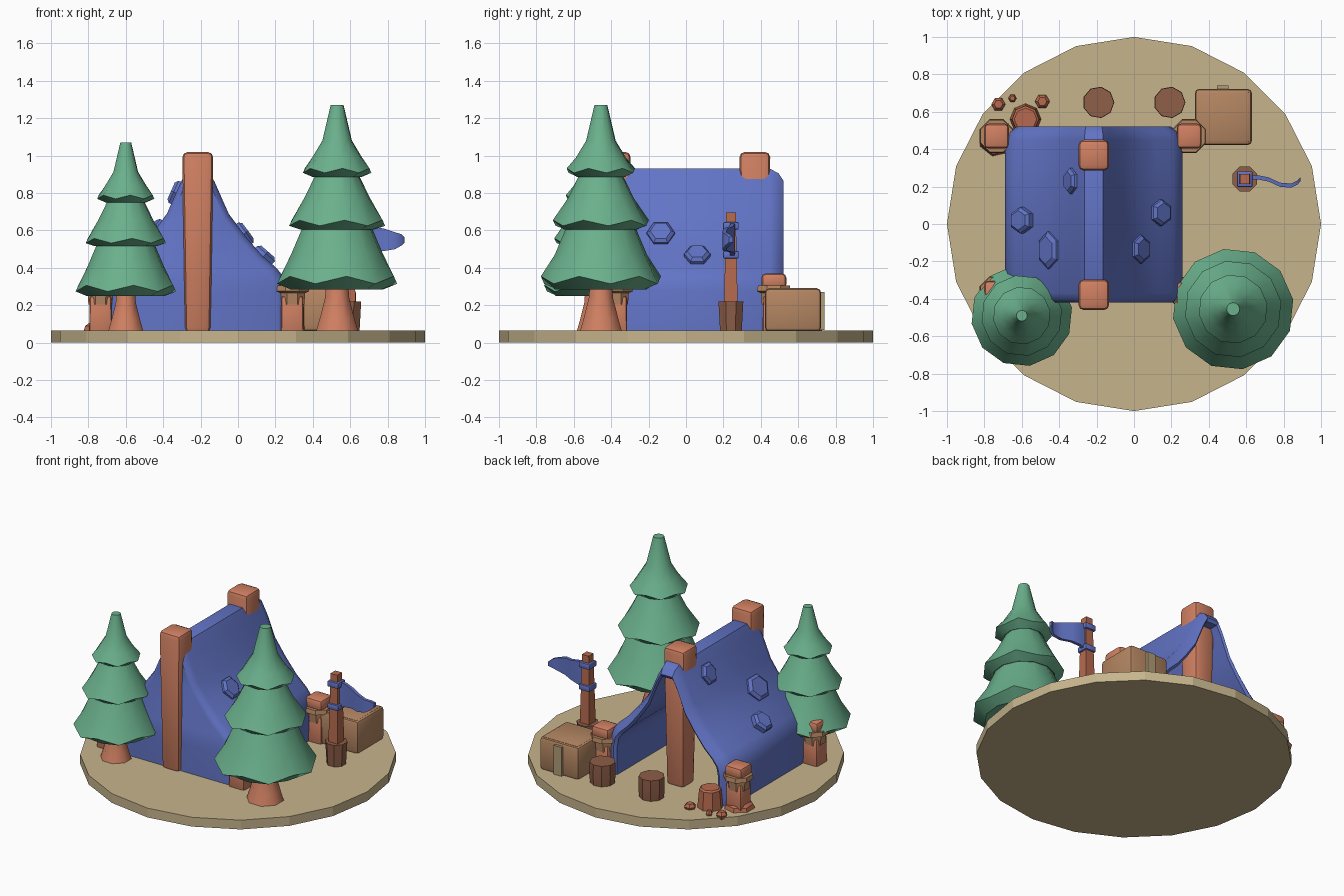
import bpy, bmesh, math
from mathutils import Vector, Matrix

if "Cube" in bpy.data.objects:
    bpy.data.objects.remove(bpy.data.objects["Cube"])

GROUND = 0.065


def material(name, r, g, b):
    def lin(c):
        c /= 255
        return c / 12.92 if c < 0.04045 else ((c + 0.055) / 1.055) ** 2.4
    m = bpy.data.materials.new(name)
    m.diffuse_color = (lin(r), lin(g), lin(b), 1)
    m.use_nodes = True
    m.node_tree.nodes["Principled BSDF"].inputs["Base Color"].default_value = m.diffuse_color
    return m


SAND = material("sand", 198, 180, 140)
GREEN = material("pine green", 106, 176, 140)
BLUE = material("canvas blue", 98, 116, 198)
WOOD = material("orange wood", 208, 128, 98)
TAN = material("tan wood", 180, 134, 98)
RUST = material("rust brown", 182, 106, 78)
DARK = material("dark brown", 142, 94, 72)
KHAKI = material("khaki strap", 176, 158, 120)


def finish(name, bm, mat, angle=30):
    bmesh.ops.recalc_face_normals(bm, faces=bm.faces)
    me = bpy.data.meshes.new(name)
    bm.to_mesh(me)
    bm.free()
    me.materials.append(mat)
    ob = bpy.data.objects.new(name, me)
    bpy.context.collection.objects.link(ob)
    bpy.ops.object.select_all(action='DESELECT')
    ob.select_set(True)
    bpy.context.view_layer.objects.active = ob
    bpy.ops.object.shade_smooth_by_angle(angle=math.radians(angle))
    return ob


def bridge(bm, rings, closed=True):
    """Quads between successive rings of vertices."""
    for a, b in zip(rings, rings[1:]):
        n = len(a)
        for i in range(n if closed else n - 1):
            j = (i + 1) % n
            bm.faces.new((a[i], a[j], b[j], b[i]))


def lathe(name, mat, x, y, profile, n=8, turn=0.0, angle=30):
    """Profile entries are (radius, z) or (radius, z, zigzag)."""
    bm = bmesh.new()
    rings = []
    for r, z, *zig in profile:
        zz = zig[0] if zig else 0
        ring = []
        for i in range(n):
            a = 2 * math.pi * (i + turn) / n
            ring.append(bm.verts.new((x + r * math.cos(a), y + r * math.sin(a),
                                      z + (zz if i % 2 else -zz))))
        rings.append(ring)
    bridge(bm, rings)
    bm.faces.new(rings[0])
    bm.faces.new(rings[-1])
    return finish(name, bm, mat, angle)


def box(name, mat, x, y, z0, z1, hx, hy, bevel=0.0, taper=1.0):
    """Box with its foot scaled by taper and its edges rounded."""
    bm = bmesh.new()
    bmesh.ops.create_cube(bm, size=2)
    for v in bm.verts:
        t = taper if v.co.z < 0 else 1
        v.co = (x + v.co.x * hx * t, y + v.co.y * hy * t, z1 if v.co.z > 0 else z0)
    if bevel:
        bmesh.ops.bevel(bm, geom=bm.edges[:], offset=bevel, segments=2,
                        profile=0.5, affect='EDGES')
    return finish(name, bm, mat, 40)


# round ground plate
lathe("ground_plate", SAND, 0, 0, [(1, 0), (1, GROUND)], n=20, angle=10)

# tent: one curved section, swept along y with rounded ends and an open back
RIDGE_X, HALF = -0.215, 0.475
HALF_SECTION = [(0.05, 0.93), (0.09, 0.86), (0.165, 0.69), (0.25, 0.575), (0.34, 0.47),
                (0.42, 0.40), (0.46, 0.35), (0.475, 0.28), (0.475, 0.06)]
SECTION = [(-x, z) for x, z in reversed(HALF_SECTION)] + HALF_SECTION


def tent_ring(bm, y, inset):
    sx, sz = (HALF - inset) / HALF, (0.87 - inset) / 0.87
    return [bm.verts.new((RIDGE_X + x * sx, y, 0.06 + (z - 0.06) * sz)) for x, z in SECTION]


bm = bmesh.new()
rings = [tent_ring(bm, y, i) for y, i in
         [(-0.42, 0.05), (-0.405, 0.02), (-0.37, 0), (0.45, 0), (0.495, 0.025),
          (0.522, 0.065), (0.51, 0.085), (-0.36, 0.085)]]
bridge(bm, rings, closed=False)
for end in (rings[0], rings[-1]):
    n = len(end)
    for i in range(n // 2 - 1):
        bm.faces.new((end[i], end[i + 1], end[n - 2 - i], end[n - 1 - i]))
finish("tent_canvas", bm, BLUE, 35)

# tent poles
for name, y in (("front_pole", -0.378), ("back_pole", 0.368)):
    box(name, WOOD, -0.215, y, 0.05, 1.02, 0.083, 0.083, 0.03, 0.82)

# canvas patches lying on the slopes: x, y, z, half length along y, half width on slope
PATCHES = [(-0.6, 0.02, 0.455, 0.07, 0.075), (-0.45, -0.14, 0.59, 0.10, 0.09),
           (-0.33, 0.23, 0.80, 0.07, 0.075), (0.14, 0.06, 0.465, 0.07, 0.072),
           (0.03, -0.135, 0.58, 0.075, 0.078)]
for k, (x, y, z, ly, lw) in enumerate(PATCHES):
    side = 1 if x > RIDGE_X else -1
    off = abs(x - RIDGE_X)
    p, q = next((a, b) for a, b in zip(HALF_SECTION, HALF_SECTION[1:]) if a[0] <= off < b[0])
    down = Vector((side * (q[0] - p[0]), 0, q[1] - p[1])).normalized()
    along = Vector((0, 1, 0))
    out = Vector((-side * down.z, 0, side * down.x * side * side))
    if out.x * side < 0:
        out = -out
    if out.z < 0:
        out.z = -out.z
    bm = bmesh.new()
    rings = []
    for s, h in ((1, -0.03), (1, 0.015), (0.75, 0.03)):
        rings.append([bm.verts.new(Vector((x, y, z)) + out * h
                                   + along * ly * s * math.cos(math.pi * i / 3)
                                   + down * lw * s * math.sin(math.pi * i / 3))
                      for i in range(6)])
    bridge(bm, rings)
    bm.faces.new(rings[0])
    bm.faces.new(rings[-1])
    finish(f"tent_patch_{k + 1}", bm, BLUE, 20)

# pine trees: three skirts with zigzag rims on a flared trunk
TIERS = [[(0.06, 0.33), (0.25, 0.285), (0.325, 0.335, 0.02), (0.25, 0.47), (0.16, 0.68)],
         [(0.06, 0.66), (0.20, 0.605), (0.26, 0.64, 0.015), (0.18, 0.77), (0.09, 0.95)],
         [(0.05, 0.93), (0.13, 0.885), (0.185, 0.92, 0.012), (0.135, 0.99), (0.08, 1.08),
          (0.035, 1.27)]]
TRUNK = [(0.125, 0.05), (0.10, 0.13), (0.07, 0.24), (0.06, 0.36)]


def tree(name, x, y, s):
    def fit(prof):
        return [(r * s, GROUND + (z - GROUND) * s, *[w * s for w in zz]) for r, z, *zz in prof]
    lathe(name + "_trunk", WOOD, x, y, fit(TRUNK), n=8, turn=0.5, angle=50)
    for i, prof in enumerate(TIERS):
        lathe(f"{name}_skirt_{i + 1}", GREEN, x, y, fit(prof), n=12, turn=0.3, angle=40)


tree("right_tree", 0.53, -0.455, 1.0)
tree("left_tree", -0.6, -0.49, 0.835)

# corner posts with a tan collar and a rounded cap
for name, x, y in (("back_left", -0.735, 0.47), ("back_right", 0.295, 0.47),
                   ("front_left", -0.735, -0.37), ("front_right", 0.29, -0.375)):
    box(name + "_post", WOOD, x, y, 0.05, 0.25, 0.058, 0.058, 0.015, 1.05)
    lathe(name + "_collar", TAN, x, y, [(0.07, 0.205), (0.075, 0.265), (0.098, 0.275),
                                        (0.092, 0.305)], turn=0.5)
    box(name + "_cap", WOOD, x, y, 0.29, 0.37, 0.066, 0.066, 0.022, 1.0)
lathe("post_foot", RUST, -0.735, 0.46, [(0.105, 0.05), (0.09, 0.09), (0.06, 0.11)], n=7)

# storage crate with a strap
box("crate", TAN, 0.478, 0.572, 0.06, 0.29, 0.152, 0.15, 0.022)
box("crate_lid", TAN, 0.478, 0.572, 0.265, 0.291, 0.135, 0.135, 0.006)
box("crate_strap", KHAKI, 0.475, 0.728, 0.068, 0.27, 0.03, 0.012)

# sitting stumps
for name, x in (("left_stump", -0.19), ("right_stump", 0.19)):
    lathe(name, DARK, x, 0.65, [(0.078, 0.05), (0.085, 0.12), (0.083, 0.21)], n=9)

# bucket and pebbles
lathe("bucket", RUST, -0.58, 0.56, [(0.085, 0.05), (0.072, 0.19), (0.06, 0.2)])
for k, (x, y, r) in enumerate([(-0.725, 0.64, 0.038), (-0.65, 0.672, 0.022), (-0.49, 0.655, 0.04)]):
    lathe(f"pebble_{k + 1}", RUST, x, y, [(r * 0.7, 0.05), (r, 0.08), (r * 0.6, 0.1)], n=6)

# flag stand
FX, FY = 0.592, 0.24
lathe("flag_base", DARK, FX, FY, [(0.062, 0.05), (0.072, 0.22)], turn=0.5)
box("flag_pole", RUST, FX, FY, 0.2, 0.695, 0.026, 0.026, 0.0, 1.4)
for name, z in (("lower_tie", 0.47), ("upper_tie", 0.625)):
    box(name, BLUE, FX, FY, z - 0.02, z + 0.02, 0.042, 0.042, 0.008)

# waving pennant: x, y, bottom z, top z
WAVE = [(0.61, 0.245, 0.46, 0.64), (0.66, 0.25, 0.475, 0.635), (0.72, 0.238, 0.485, 0.62),
        (0.78, 0.21, 0.49, 0.61), (0.84, 0.205, 0.50, 0.59), (0.875, 0.222, 0.52, 0.58),
        (0.89, 0.24, 0.535, 0.565)]
bm = bmesh.new()
rings = [[bm.verts.new((x, y + dy, z)) for dy, z in
          ((-0.011, lo), (0.011, lo), (0.011, hi), (-0.011, hi))] for x, y, lo, hi in WAVE]
bridge(bm, rings)
bm.faces.new(rings[0])
bm.faces.new(rings[-1])
finish("pennant", bm, BLUE, 35)
